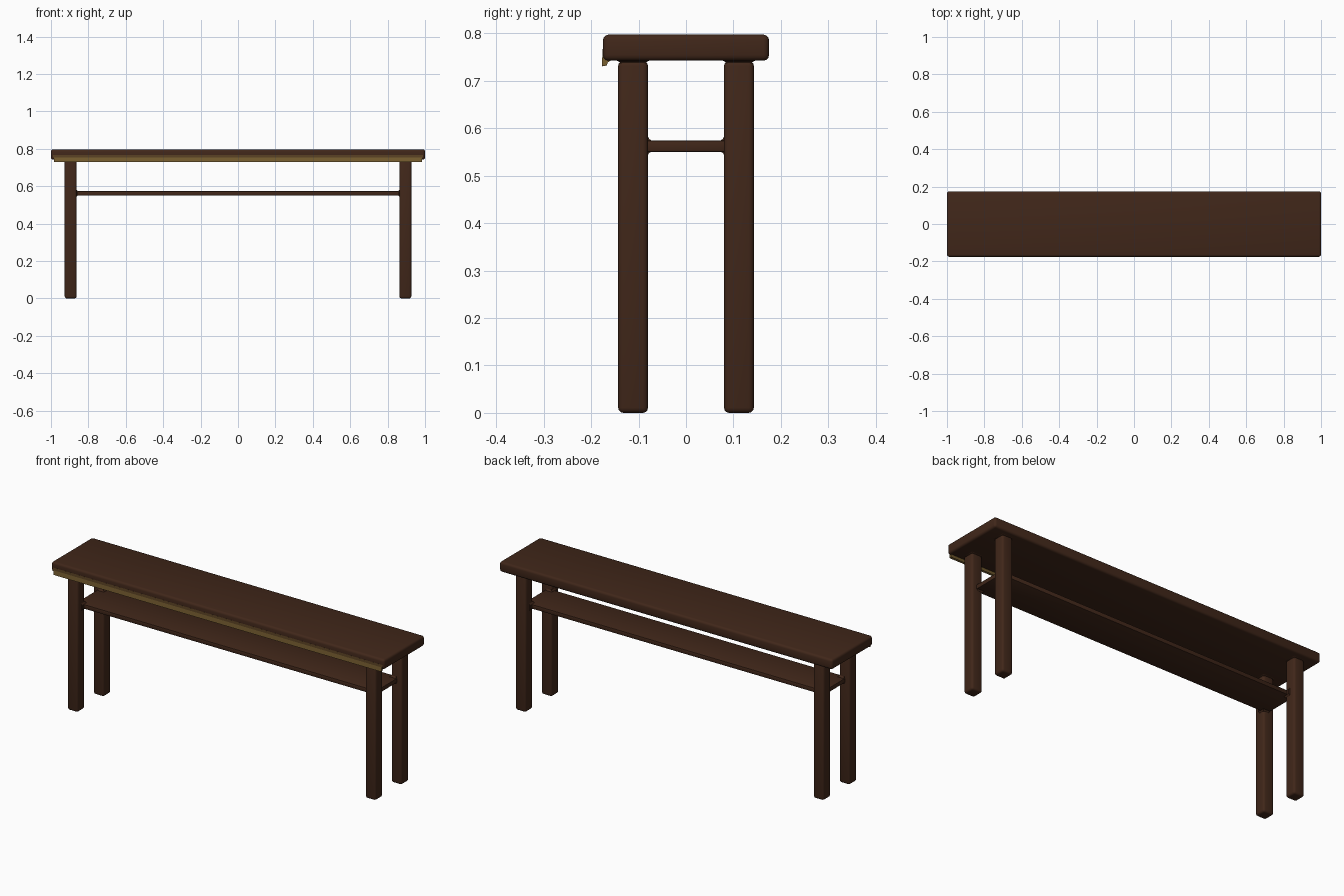
import bpy, bmesh

if "Cube" in bpy.data.objects:
    bpy.data.objects.remove(bpy.data.objects["Cube"])


def material(name, rgb):
    m = bpy.data.materials.new(name)
    m.diffuse_color = (*rgb, 1)
    m.use_nodes = True
    m.node_tree.nodes["Principled BSDF"].inputs["Base Color"].default_value = m.diffuse_color
    return m


wood = material("dark_wood", (0.052, 0.020, 0.010))
brass = material("brass", (0.19, 0.115, 0.03))
blend = material("stained_brass", (0.10, 0.052, 0.017))


def finish(name, bm, mat, bevel=0.0, segments=3):
    bmesh.ops.recalc_face_normals(bm, faces=bm.faces)
    if bevel:
        bmesh.ops.bevel(bm, geom=bm.edges[:], offset=bevel, segments=segments,
                        profile=0.5, affect='EDGES')
    me = bpy.data.meshes.new(name)
    bm.to_mesh(me)
    bm.free()
    ob = bpy.data.objects.new(name, me)
    bpy.context.collection.objects.link(ob)
    me.materials.append(mat)
    bpy.ops.object.select_all(action='DESELECT')
    ob.select_set(True)
    bpy.context.view_layer.objects.active = ob
    bpy.ops.object.shade_smooth_by_angle(angle=0.7)
    return ob


def loft(name, rects, mat, bevel=0.0, segments=3):
    """Stack of rectangles (x0, x1, y0, y1, z), skinned and capped."""
    bm = bmesh.new()
    rings = [[bm.verts.new(p) for p in ((a, c, z), (b, c, z), (b, d, z), (a, d, z))]
             for a, b, c, d, z in rects]
    for lo, hi in zip(rings, rings[1:]):
        for i in range(4):
            j = (i + 1) % 4
            bm.faces.new((lo[i], lo[j], hi[j], hi[i]))
    bm.faces.new(rings[0])
    bm.faces.new(rings[-1])
    return finish(name, bm, mat, bevel, segments)


def box(name, x, y, z, mat, bevel, segments=3):
    return loft(name, [(*x, *y, z[0]), (*x, *y, z[1])], mat, bevel, segments)


def strip(name, profile, half, mat):
    """Profile in (y, z) extruded along x."""
    bm = bmesh.new()
    f = bm.faces.new([bm.verts.new((-half, y, z)) for y, z in profile])
    ext = bmesh.ops.extrude_face_region(bm, geom=[f])["geom"]
    bmesh.ops.translate(bm, vec=(2 * half, 0, 0),
                        verts=[v for v in ext if isinstance(v, bmesh.types.BMVert)])
    return finish(name, bm, mat)


# Top board and lower shelf
box("table_top", (-1, 1), (-0.175, 0.175), (0.742, 0.797), wood, 0.012)
box("lower_shelf", (-0.9, 0.9), (-0.1, 0.1), (0.55, 0.574), wood, 0.004, 2)

# Brass lip hanging under the front edge, fading into the wood above
strip("front_lip", [(-0.1775, 0.730), (-0.167, 0.732), (-0.165, 0.738),
                    (-0.158, 0.743), (-0.158, 0.754), (-0.1762, 0.754)], 0.985, brass)
strip("front_lip_fade", [(-0.1762, 0.754), (-0.17, 0.754), (-0.17, 0.768),
                         (-0.1753, 0.768)], 0.99, blend)

# Legs with flared joints to the top and the shelf
LX, LY, H = 0.895, 0.1115, 0.0315
for sx, xn in ((-1, "left"), (1, "right")):
    for sy, yn in ((-1, "front"), (1, "back")):
        cx, cy = sx * LX, sy * LY
        tag = yn + "_" + xn
        box(tag + "_leg", (cx - H, cx + H), (cy - H, cy + H), (0, 0.742), wood, 0.011)
        loft(tag + "_top_joint",
             [(cx - h, cx + h, cy - h, cy + h, z)
              for h, z in ((0.027, 0.734), (0.028, 0.739), (0.038, 0.744))], wood)
        rects = []
        for h, z in ((0.031, 0.542), (0.0335, 0.547), (0.039, 0.551),
                     (0.039, 0.573), (0.0335, 0.578), (0.031, 0.583)):
            xs = sorted((cx - sx * h, cx))
            ys = sorted((cy - sy * h, cy))
            rects.append((*xs, *ys, z))
        loft(tag + "_shelf_joint", rects, wood)
